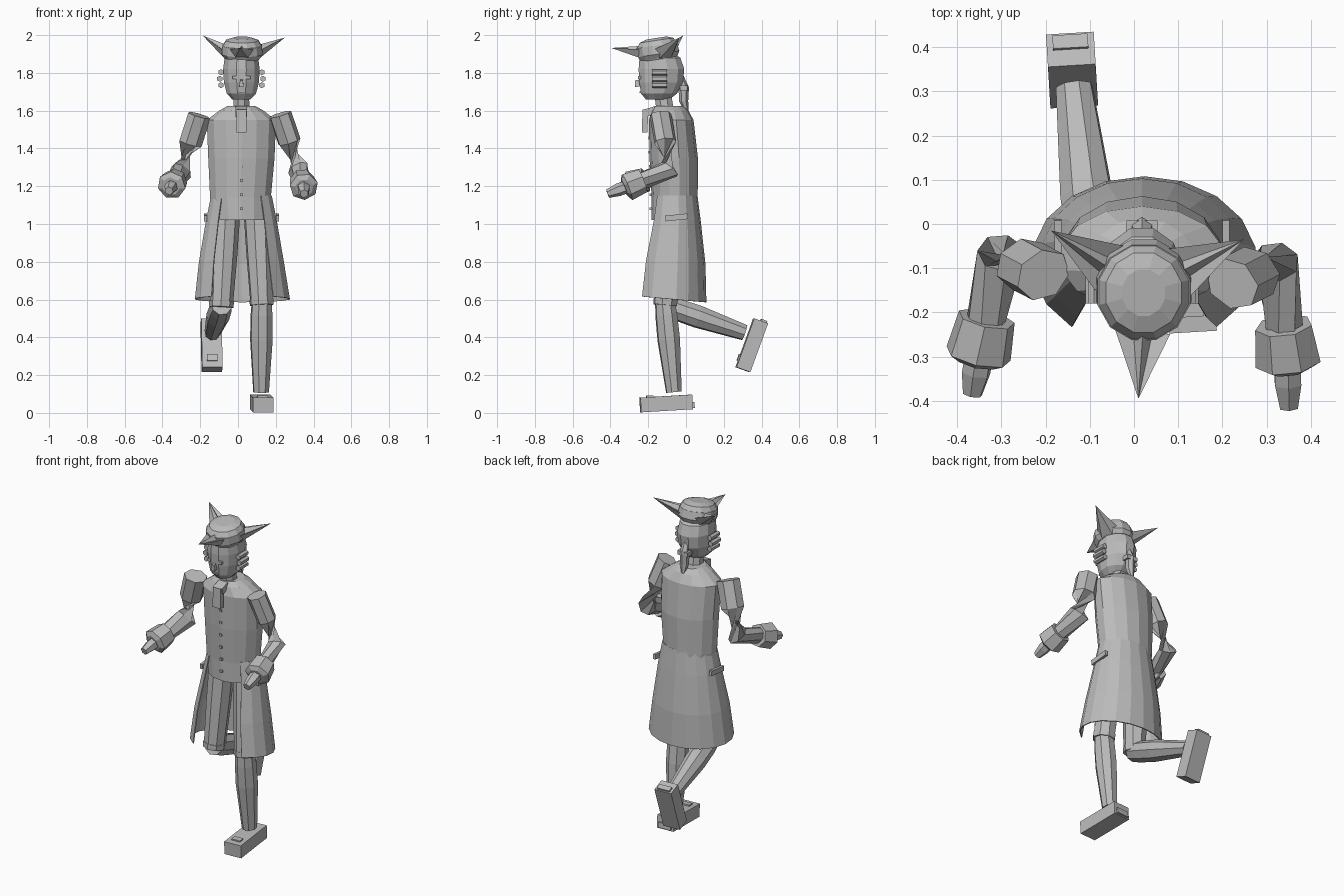
import bpy, bmesh, math
from mathutils import Vector, Matrix

cube = bpy.data.objects.get("Cube")
if cube:
    bpy.data.objects.remove(cube, do_unlink=True)

grey = bpy.data.materials.new("stone grey")
grey.use_nodes = True
grey.diffuse_color = (0.5, 0.5, 0.5, 1)
grey.node_tree.nodes["Principled BSDF"].inputs["Base Color"].default_value = (0.5, 0.5, 0.5, 1)


def finish(name, bm):
    bmesh.ops.recalc_face_normals(bm, faces=bm.faces)
    mesh = bpy.data.meshes.new(name)
    bm.to_mesh(mesh)
    bm.free()
    mesh.materials.append(grey)
    obj = bpy.data.objects.new(name, mesh)
    bpy.context.collection.objects.link(obj)
    return obj


def loft(name, rings, n=8, axis=None, arc=None, tilt=0):
    """Skin rings of (x, y, z, rx, ry); arc leaves the tube open over an angle range."""
    bm = bmesh.new()
    centres = [Vector(r[:3]) for r in rings]
    loops = []
    for i, (c, r) in enumerate(zip(centres, rings)):
        d = Vector(axis) if axis else centres[min(i + 1, len(rings) - 1)] - centres[max(i - 1, 0)]
        q = Vector((0, 0, 1)).rotation_difference(d)
        if arc:
            angles = [math.radians(arc[0] + (arc[1] - arc[0]) * k / n) for k in range(n + 1)]
        else:
            angles = [math.tau * (k + 0.5) / n for k in range(n)]
        loop = []
        for a in angles:
            p = c + q @ Vector((r[3] * math.cos(a), r[-1] * math.sin(a), 0))
            p.z -= tilt * (p.y - c.y) * i
            loop.append(bm.verts.new(p))
        loops.append(loop)
    for lo, hi in zip(loops, loops[1:]):
        m = len(lo)
        for k in range(m - 1 if arc else m):
            j = (k + 1) % m
            bm.faces.new((lo[k], lo[j], hi[j], hi[k]))
    if not arc:
        bm.faces.new(loops[0][::-1])
        bm.faces.new(loops[-1])
    return finish(name, bm)


def box(name, centre, size, pitch=0, yaw=0, taper=1.0):
    """Box turned about its centre; taper narrows the top."""
    bm = bmesh.new()
    bmesh.ops.create_cube(bm, size=1)
    for v in bm.verts:
        if v.co.z > 0:
            v.co.x *= taper
            v.co.y *= taper
    turn = Matrix.Rotation(yaw, 4, "Z") @ Matrix.Rotation(pitch, 4, "X")
    bm.transform(Matrix.Translation(centre) @ turn @ Matrix.Diagonal((*size, 1)))
    return finish(name, bm)


MID = 0.018

# Coat body, with the waistcoat front reaching below the waist
loft("coat_body", [(MID, -.06, 1.02, .155, .122), (MID - .005, -.06, 1.14, .165, .122),
                   (MID, -.065, 1.35, .18, .128), (MID, -.078, 1.55, .188, .118),
                   (MID, -.085, 1.6, .12, .098), (MID, -.09, 1.625, .075, .075)], 14, (0, 0, 1))

# Flared coat skirt, open at the front
skirt = loft("coat_skirt", [(MID, -.06, 1.15, .163, .121), (MID, -.062, 1.02, .19, .14),
                            (MID, -.075, .8, .228, .178), (MID + .005, -.085, .603, .255, .193)],
             14, (0, 0, 1), (-50, 230), .03)
shell = skirt.modifiers.new("cloth", "SOLIDIFY")
shell.thickness = .006

# Pocket flaps and buttons
for s, side in ((1, "left"), (-1, "right")):
    box(side + "_pocket_flap", (MID + s * .19, -.05, 1.035), (.016, .12, .03), .1)
for i in range(6):
    z = 1.08 + i * .075
    box(f"button_{i}", (MID, -.187 - .018 * (z - 1.08), z), (.016, .012, .014))

# Neck and cravat
loft("neck", [(MID, -.11, 1.6, .047, .05), (MID, -.125, 1.7, .043, .048)], 8, (0, 0, 1))
box("cravat_knot", (MID, -.19, 1.595), (.06, .06, .04), .3)
box("cravat_fall", (MID, -.217, 1.545), (.052, .03, .12), -.03)

# Head
loft("head", [(MID, -.15, 1.66, .05, .065), (MID, -.143, 1.69, .08, .098),
              (MID, -.132, 1.75, .096, .12), (MID, -.13, 1.82, .1, .125),
              (MID, -.138, 1.88, .092, .112), (MID, -.14, 1.91, .06, .07)], 12, (0, 0, 1))
box("nose", (MID, -.255, 1.745), (.024, .035, .035), .2, 0, .6)
box("mouth", (MID, -.24, 1.698), (.035, .012, .008))
for s, side in ((1, "left"), (-1, "right")):
    box(side + "_eye", (MID + s * .036, -.245, 1.775), (.022, .016, .016))
    for i in range(3):
        x, z = MID + s * (.108 + .006 * (i == 1)), 1.735 + i * .034
        loft(f"{side}_hair_roll_{i}", [(x, -.18, z, .016), (x, -.1, z, .016)], 6)
loft("pigtail", [(MID, -.03, 1.78, .018), (MID, -.012, 1.72, .028),
                 (MID, -.012, 1.65, .024), (MID, .005, 1.59, .008)], 6)
box("pigtail_ribbon", (MID, -.012, 1.72), (.07, .04, .025))

# Three-cornered hat: crown, rolled brim and pointed corners
HX, HY = .022, -.155
loft("hat_crown", [(HX, HY + .012, 1.875, .094, .1), (HX, HY, 1.945, .105, .11),
                   (HX, HY, 1.972, .088, .094), (HX, HY, 1.985, .05, .055)], 12, (0, -.15, 1))
loft("hat_brim", [(HX, HY + .012, 1.872, .09, .1), (HX, HY + .01, 1.9, .112, .115),
                  (HX, HY, 1.945, .108, .112)], 12, (0, -.15, 1))


def hat_corner(name, tip, root, wide, tall):
    """Folded corner: an upper and lower ridge meeting at a point."""
    bm = bmesh.new()
    t, r = Vector(tip), Vector(root)
    out = (t - r).normalized()
    across = out.cross(Vector((0, 0, 1))).normalized()
    base = [r + across * wide * a + Vector((0, 0, tall * b))
            for a, b in ((-1, .4), (-.35, .15), (0, .75), (.35, .15), (1, .4), (.55, -.5), (-.55, -.5))]
    vs = [bm.verts.new(p) for p in base]
    point = bm.verts.new(t)
    for i, v in enumerate(vs):
        bm.faces.new((v, vs[(i + 1) % len(vs)], point))
    bm.faces.new(vs[::-1])
    finish(name, bm)


hat_corner("hat_front_corner", (.01, -.395, 1.932), (.02, -.245, 1.905), .062, .05)
hat_corner("hat_left_corner", (.248, -.035, 1.987), (.1, -.11, 1.905), .06, .055)
hat_corner("hat_right_corner", (-.187, -.015, 1.998), (-.055, -.1, 1.905), .06, .055)


# Arms: bent sleeve, wide cuff and hand
def arm(side, shoulder, elbow, wrist, tip):
    sh, el, wr, ti = map(Vector, (shoulder, elbow, wrist, tip))
    out = (wr - el).normalized()
    loft(side + "_sleeve", [(*sh, .055, .066), (*sh.lerp(el, .5), .056, .066),
                            (*el, .05, .062), (*wr, .042, .046)], 7)
    loft(side + "_cuff", [(*(wr - out * .055), .066), (*(wr + out * .035), .076),
                          (*(wr + out * .05), .05)], 7)
    loft(side + "_hand", [(*wr, .034), (*wr.lerp(ti, .6), .034), (*ti, .023)], 6)


arm("left", (.222, -.135, 1.58), (.32, -.085, 1.29), (.345, -.28, 1.21), (.35, -.415, 1.16))
arm("right", (-.205, -.115, 1.575), (-.3, -.065, 1.28), (-.345, -.265, 1.215), (-.365, -.385, 1.175))


# Legs: breeches with a knee band, then stockings
def leg(side, hip, knee, ankle):
    h, k, a = map(Vector, (hip, knee, ankle))
    loft(side + "_breeches", [(*h, .075), (*h.lerp(k, .5), .07), (*k, .061)], 8, k - h)
    loft(side + "_knee_band", [(*k.lerp(h, .05), .066), (*k.lerp(h, -.01), .064)], 8, k - h)
    loft(side + "_stocking", [(*k.lerp(a, -.03), .054), (*k.lerp(a, .12), .06),
                              (*k.lerp(a, .4), .062), (*a, .043)], 8, a - k)


leg("left", (.1, -.06, 1.1), (.125, -.11, .575), (.122, -.064, .11))
leg("right", (-.06, -.06, 1.1), (-.088, -.1, .565), (-.135, .31, .425))


# Shoes: block, heel and buckle set along the tilted sole
def shoe(side, centre, pitch, yaw):
    turn = Matrix.Rotation(yaw, 4, "Z") @ Matrix.Rotation(pitch, 4, "X")
    for part, offset, size in (("shoe", (0, 0, 0), (.108, .275, .078)),
                               ("heel", (0, .138, -.016), (.08, .02, .032)),
                               ("buckle", (0, -.085, .041), (.055, .035, .012))):
        box(f"{side}_{part}", Vector(centre) + turn @ Vector(offset), size, pitch, yaw)


shoe("left", (.125, -.105, .05), .06, .06)
shoe("right", (-.14, .348, .358), math.radians(70), .06)
